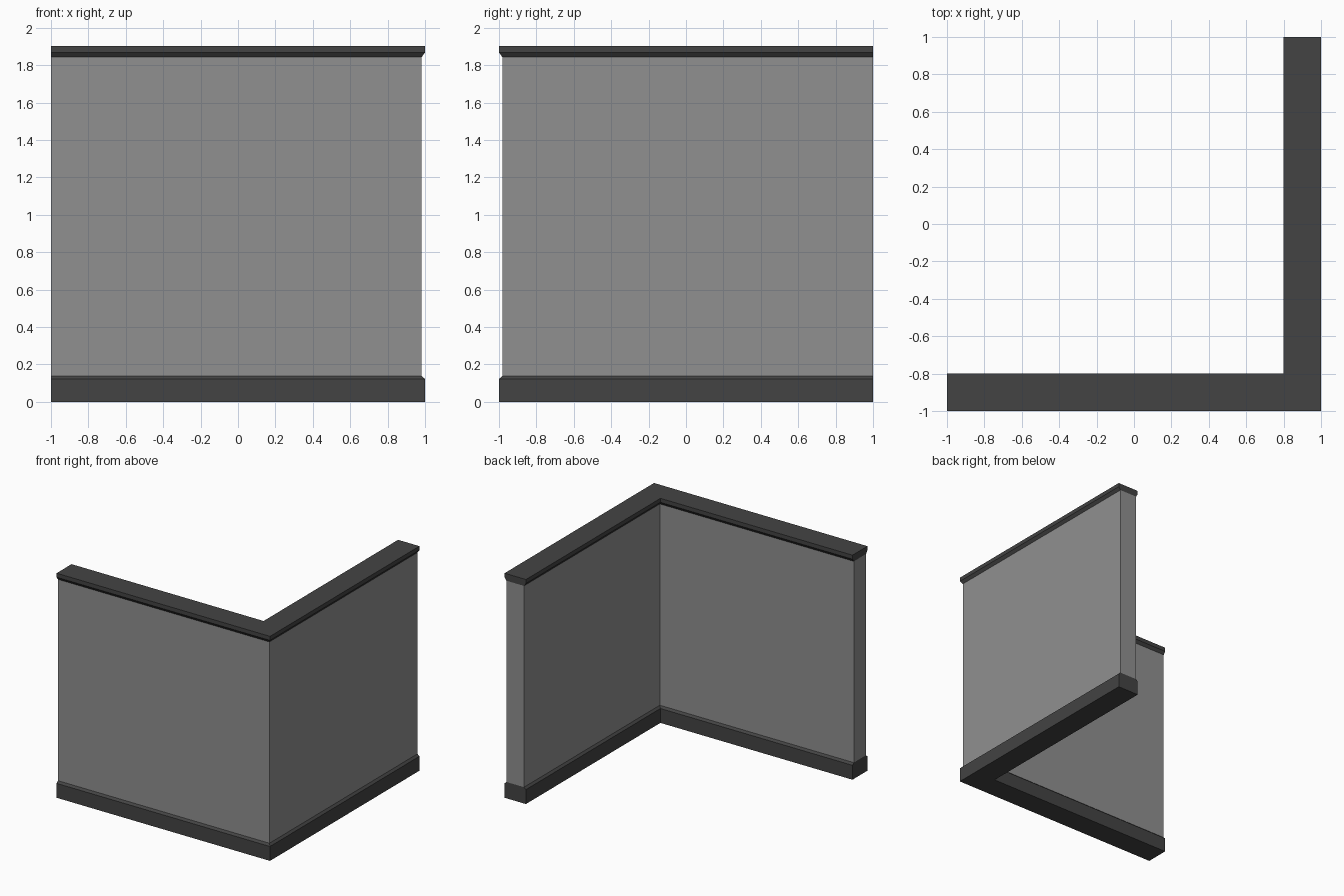
import bpy, bmesh

if "Cube" in bpy.data.objects:
    bpy.data.objects.remove(bpy.data.objects["Cube"])


def grey(name, v):
    m = bpy.data.materials.new(name)
    m.diffuse_color = (v, v, v, 1)
    m.use_nodes = True
    m.node_tree.nodes["Principled BSDF"].inputs["Base Color"].default_value = m.diffuse_color
    return m


dark = grey("dark_trim", 0.057)
mid = grey("wall_grey", 0.279)


def l_ring(inset):
    """L-shaped footprint with its long sides pulled in; the two ends stay flush."""
    i = inset
    return [(-1, -1 + i), (1 - i, -1 + i), (1 - i, 1),
            (0.8 + i, 1), (0.8 + i, -0.8 - i), (-1, -0.8 - i)]


def l_part(name, levels, mat, close_bottom=False, close_top=False):
    """Stack L-shaped rings given as (inset, z) levels and skin them."""
    bm = bmesh.new()
    rings = [[bm.verts.new((x, y, z)) for x, y in l_ring(i)] for i, z in levels]
    for lo, hi in zip(rings, rings[1:]):
        for k in range(6):
            n = (k + 1) % 6
            bm.faces.new((lo[k], lo[n], hi[n], hi[k]))
    if close_bottom:
        bm.faces.new(rings[0][::-1])
    if close_top:
        bm.faces.new(rings[-1])
    me = bpy.data.meshes.new(name)
    bm.to_mesh(me)
    bm.free()
    me.materials.append(mat)
    ob = bpy.data.objects.new(name, me)
    bpy.context.collection.objects.link(ob)
    return ob


# Skirting with a bevelled upper edge
l_part("skirting_base", [(0, 0), (0, 0.122), (0.018, 0.138)], dark, close_bottom=True)
# Plain wall, open where it meets the trims
l_part("corner_wall", [(0.018, 0.138), (0.018, 1.843)], mid)
# Cap with a bevelled lower edge
l_part("top_cap", [(0.018, 1.843), (0, 1.868), (0, 1.902)], dark, close_top=True)
